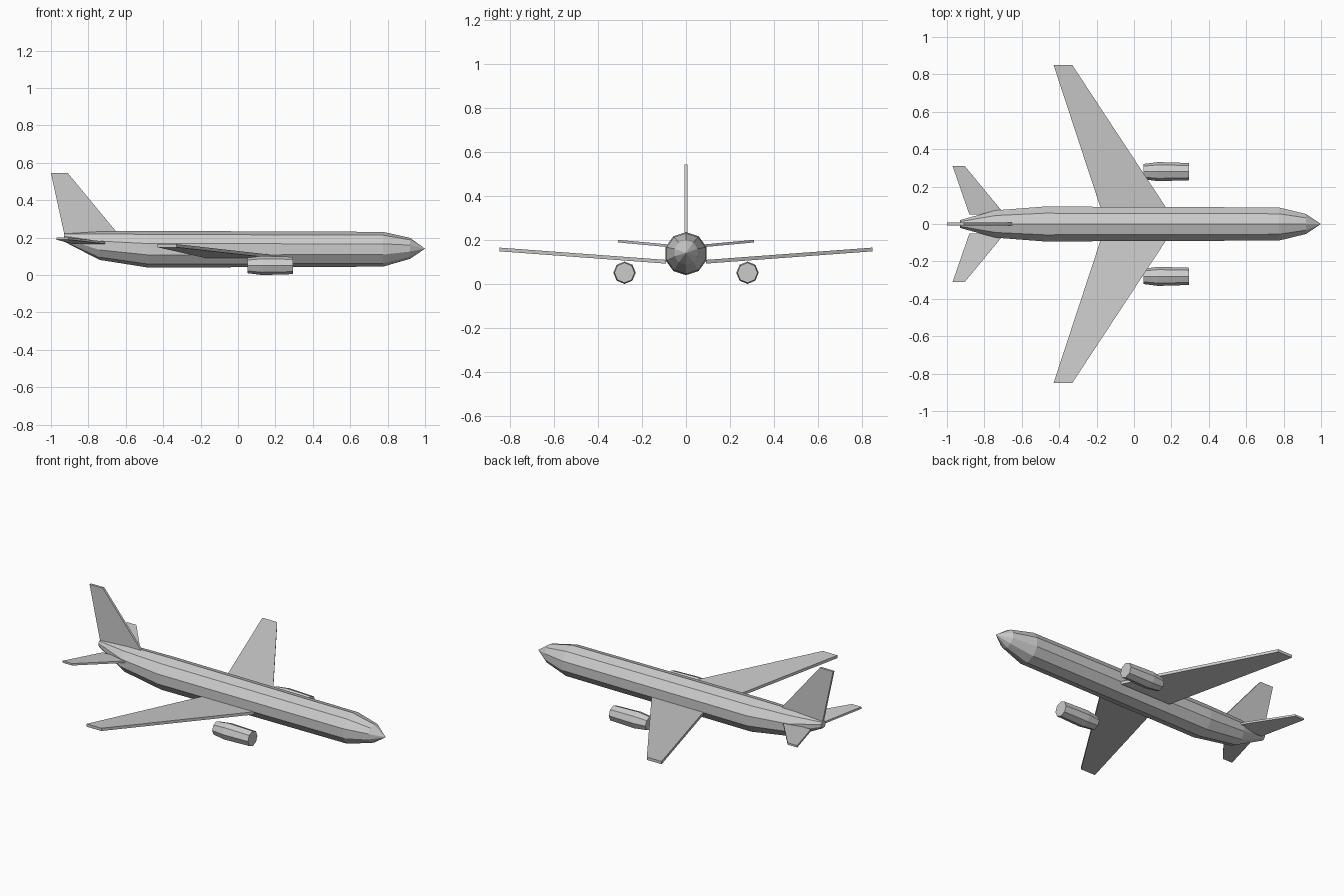
import bpy, bmesh
from math import sin, cos, tau

if "Cube" in bpy.data.objects:
    bpy.data.objects.remove(bpy.data.objects["Cube"])


def finish(name, bm, mirror=False):
    bmesh.ops.recalc_face_normals(bm, faces=bm.faces)
    me = bpy.data.meshes.new(name)
    bm.to_mesh(me)
    bm.free()
    ob = bpy.data.objects.new(name, me)
    bpy.context.collection.objects.link(ob)
    if mirror:
        mod = ob.modifiers.new("other_side", 'MIRROR')
        mod.use_axis = (False, True, False)
        mod.use_mirror_merge = False
    return ob


def loft(bm, rings):
    """Skin a list of equal-sized point rings and cap both ends."""
    loops = [[bm.verts.new(p) for p in ring] for ring in rings]
    n = len(loops[0])
    for a, b in zip(loops, loops[1:]):
        for i in range(n):
            j = (i + 1) % n
            bm.faces.new((a[i], a[j], b[j], b[i]))
    bm.faces.new(loops[0])
    bm.faces.new(loops[-1])


def tube(name, sections, sides, y=0.0, mirror=False):
    """Low-poly body along x; sections are (x, centre z, radius)."""
    bm = bmesh.new()
    loft(bm, [[(x, y + r * sin(tau * i / sides), z + r * cos(tau * i / sides))
               for i in range(sides)] for x, z, r in sections])
    bmesh.ops.remove_doubles(bm, verts=bm.verts, dist=1e-5)
    return finish(name, bm, mirror)


def panel(name, root, tip, thick):
    """Swept slab; root and tip are (x front, x back, y, centre z)."""
    bm = bmesh.new()
    h = thick / 2
    loft(bm, [[(xf, y, z - h), (xb, y, z - h), (xb, y, z + h), (xf, y, z + h)]
              for xf, xb, y, z in (root, tip)])
    return finish(name, bm, mirror=True)


# Fuselage: ten-sided body, pointed nose and upswept tail
tube("fuselage", [(-0.93, 0.201, 0.022), (-0.74, 0.158, 0.077),
                  (-0.48, 0.138, 0.098), (0.775, 0.138, 0.093),
                  (0.92, 0.143, 0.056), (1.0, 0.141, 0.000001)], 10)

# Main wings with sweep and dihedral
panel("wings", (0.17, -0.18, 0.09, 0.101), (-0.33, -0.43, 0.85, 0.157), 0.017)

# Horizontal stabilizers
panel("stabilizers", (-0.69, -0.88, 0.05, 0.171), (-0.905, -0.97, 0.31, 0.195), 0.012)

# Engine pods: eight-sided
tube("engines", [(0.05, 0.051, 0.041), (0.13, 0.051, 0.051),
                 (0.295, 0.051, 0.046)], 8, y=0.28, mirror=True)

# Tail fin: side profile extruded across y
bm = bmesh.new()
profile = [(-0.928, 0.215), (-0.645, 0.225), (-0.91, 0.545), (-1.0, 0.545)]
loft(bm, [[(x, y, z) for x, z in profile] for y in (-0.007, 0.007)])
finish("tail_fin", bm)
